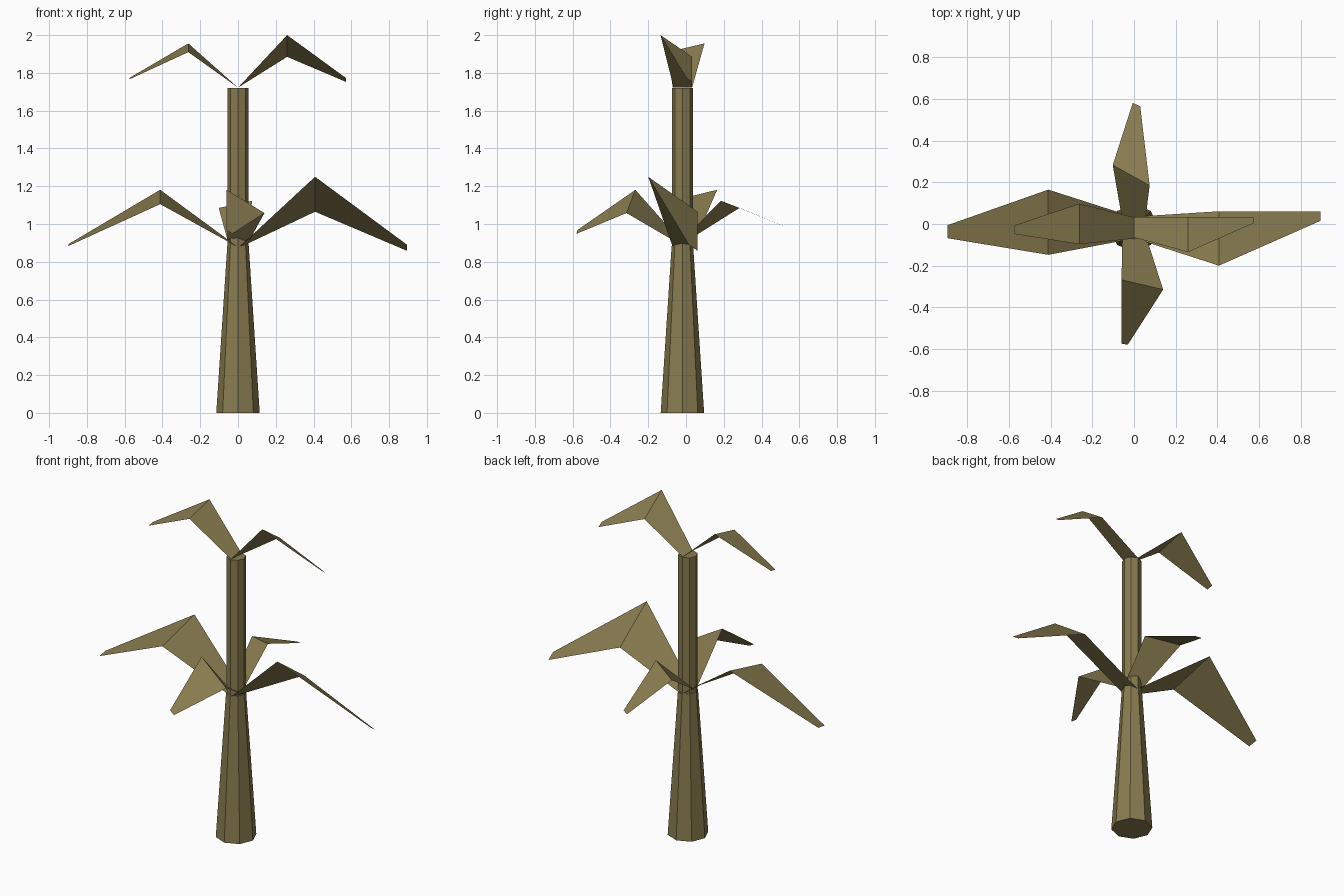
import bpy, bmesh, math

if "Cube" in bpy.data.objects:
    bpy.data.objects.remove(bpy.data.objects["Cube"])

olive = bpy.data.materials.new("olive stalk")
olive.diffuse_color = (0.25, 0.2, 0.08, 1)
olive.use_nodes = True
olive.node_tree.nodes["Principled BSDF"].inputs["Base Color"].default_value = olive.diffuse_color
CY = -0.019          # stalk axis offset in y


def finish(name, bm):
    me = bpy.data.meshes.new(name)
    bm.to_mesh(me)
    bm.free()
    me.materials.append(olive)
    ob = bpy.data.objects.new(name, me)
    bpy.context.collection.objects.link(ob)
    return ob


def stalk(name, r1, r2, z1, z2):
    """Eight-sided tapered tube, corners on the axes."""
    bm = bmesh.new()
    rings = [[bm.verts.new((r * math.cos(i * math.pi / 4),
                            CY + r * math.sin(i * math.pi / 4), z))
              for i in range(8)] for r, z in ((r1, z1), (r2, z2))]
    for i in range(8):
        j = (i + 1) % 8
        bm.faces.new((rings[0][i], rings[0][j], rings[1][j], rings[1][i]))
    bm.faces.new(rings[0][::-1])
    bm.faces.new(rings[1])
    finish(name, bm)


def leaf(name, *edges):
    """Folded leaf: two quads through root, bend and tip edges."""
    bm = bmesh.new()
    rows = [[bm.verts.new(p) for p in e] for e in edges]
    for (a, b), (c, d) in zip(rows, rows[1:]):
        bm.faces.new((a, b, d, c))
    bmesh.ops.recalc_face_normals(bm, faces=bm.faces)
    if sum(f.normal.z for f in bm.faces) < 0:
        bmesh.ops.reverse_faces(bm, faces=bm.faces)
    finish(name, bm)


# Stalk
stalk("lower_stalk", 0.115, 0.057, 0, 0.883)
stalk("upper_stalk", 0.055, 0.055, 0.883, 1.72)

# Top pair of leaves
leaf("top_right_leaf",
     ((0, -0.065, 1.722), (0, 0.033, 1.722)),
     ((0.26, -0.135, 2.0), (0.26, 0.033, 1.885)),
     ((0.573, 0.003, 1.772), (0.573, 0.033, 1.752)))
leaf("top_left_leaf",
     ((0, -0.07, 1.722), (0, 0.032, 1.722)),
     ((-0.263, -0.097, 1.91), (-0.263, 0.098, 1.956)),
     ((-0.575, -0.048, 1.766), (-0.575, -0.007, 1.773)))

# Ring of four leaves round the joint
leaf("right_leaf",
     ((0, -0.068, 0.872), (0, 0.035, 0.872)),
     ((0.408, -0.2, 1.25), (0.408, 0.061, 1.065)),
     ((0.895, 0.015, 0.89), (0.895, 0.061, 0.858)))
leaf("left_leaf",
     ((0, -0.07, 0.878), (0, 0.033, 0.878)),
     ((-0.412, -0.148, 1.105), (-0.412, 0.165, 1.181)),
     ((-0.897, -0.068, 0.884), (-0.897, -0.006, 0.894)))
leaf("back_leaf",
     ((-0.05, CY, 0.895), (0.05, CY, 0.915)),
     ((-0.102, 0.283, 1.085), (0.075, 0.185, 1.123)),
     ((-0.006, 0.582, 0.964), (0.03, 0.565, 0.971)))
leaf("front_leaf",
     ((-0.055, CY, 0.9), (0.045, CY, 0.885)),
     ((-0.06, -0.268, 1.181), (0.14, -0.315, 1.058)),
     ((-0.06, -0.575, 0.968), (-0.03, -0.58, 0.948)))
